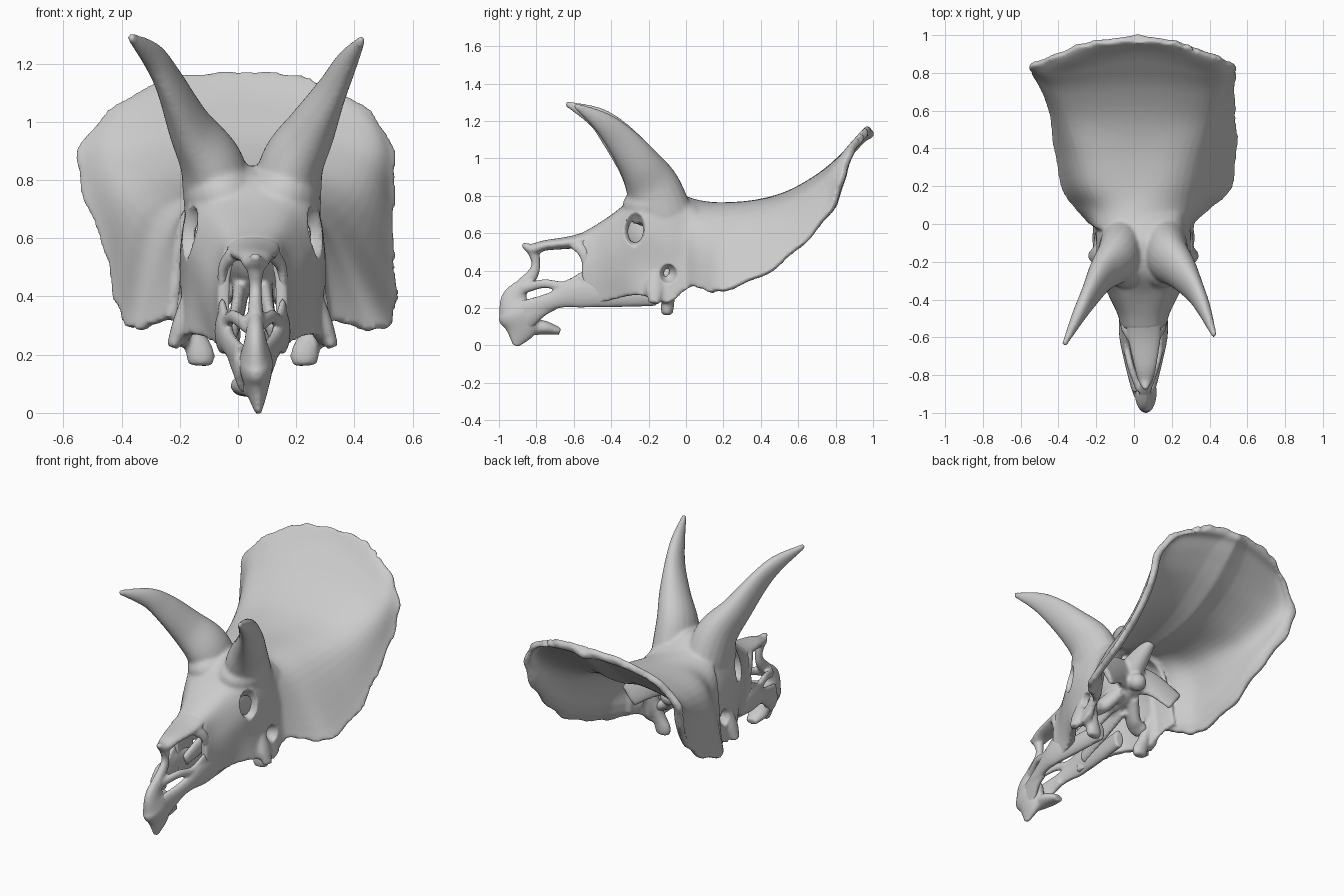
import bpy, bmesh, math
from mathutils import Vector, Matrix

if "Cube" in bpy.data.objects:
    bpy.data.objects.remove(bpy.data.objects["Cube"])

CX = 0.05  # the skull's midline leans slightly to +x


def spline(pts, k):
    """Catmull-Rom through points of any dimension."""
    p = [Vector(q) for q in pts]
    p = [p[0] * 2 - p[1]] + p + [p[-1] * 2 - p[-2]]
    out = []
    for a, b, c, d in zip(p, p[1:], p[2:], p[3:]):
        for s in range(k):
            t = s / k
            out.append(0.5 * (b * 2 + (c - a) * t + (a * 2 - b * 5 + c * 4 - d) * t * t
                              + (b * 3 - a - c * 3 + d) * t ** 3))
    return out + [p[-2]]


def tube(bm, pts, k=5, n=16):
    """Elliptical tube: each point is x, y, z, half width, half depth."""
    path = spline(pts, k)
    pos = [Vector(p[:3]) for p in path]
    d = (pos[-1] - pos[0]).normalized()
    ref = Vector((0, 1, 0)) if abs(d.x) > 0.8 else Vector((1, 0, 0))
    rings = []
    for i, p in enumerate(path):
        t = (pos[min(i + 1, len(pos) - 1)] - pos[max(i - 1, 0)]).normalized()
        side = (ref - t * ref.dot(t)).normalized()
        up = t.cross(side)
        rings.append([bm.verts.new(pos[i] + side * max(p[3], .004) * math.cos(a) + up * max(p[4], .004) * math.sin(a))
                      for a in (2 * math.pi * j / n for j in range(n))])
    for r, q in zip(rings, rings[1:]):
        for j in range(n):
            bm.faces.new((r[j], r[(j + 1) % n], q[(j + 1) % n], q[j]))
    bm.faces.new(rings[0][::-1])
    bm.faces.new(rings[-1])


def pair(bm, pts):
    """Left and right copies of a tube given by offsets from the midline."""
    for s in (1, -1):
        tube(bm, [(CX + s * p[0],) + tuple(p[1:]) for p in pts])


def blob(bm, c, r):
    bmesh.ops.create_uvsphere(bm, u_segments=24, v_segments=14, radius=1,
                              matrix=Matrix.Translation(c) @ Matrix.Diagonal((*r, 1)))


def shell(bm, grid, thick):
    """Closed sheet; thick(i, j) is the inward depth at each grid point."""
    R, C = len(grid), len(grid[0])
    top = [[bm.verts.new(p) for p in row] for row in grid]
    low = []
    for i in range(R):
        row = []
        for j in range(C):
            di = grid[min(i + 1, R - 1)][j] - grid[max(i - 1, 0)][j]
            dj = grid[i][min(j + 1, C - 1)] - grid[i][max(j - 1, 0)]
            row.append(bm.verts.new(grid[i][j] - dj.cross(di).normalized() * thick(i, j)))
        low.append(row)
    for i in range(R - 1):
        for j in range(C - 1):
            for g in (top, low):
                bm.faces.new((g[i][j], g[i][j + 1], g[i + 1][j + 1], g[i + 1][j]))
    loop = ([(0, j) for j in range(C)] + [(i, C - 1) for i in range(1, R)]
            + [(R - 1, j) for j in range(C - 2, -1, -1)] + [(i, 0) for i in range(R - 2, 0, -1)])
    for (a, b), (c, d) in zip(loop, loop[1:] + loop[:1]):
        bm.faces.new((top[a][b], top[c][d], low[c][d], low[a][b]))


def loft(rows, kr, kc):
    """Smooth grid from rows of control points."""
    dense = [spline(r, kc) for r in rows]
    cols = [spline(c, kr) for c in zip(*dense)]
    return [list(r) for r in zip(*cols)]


def finish(name, bm, voxel=0.01, cutter=None, soften=4):
    bmesh.ops.recalc_face_normals(bm, faces=bm.faces)
    for f in bm.faces:
        f.smooth = True
    me = bpy.data.meshes.new(name)
    bm.to_mesh(me)
    bm.free()
    ob = bpy.data.objects.new(name, me)
    bpy.context.collection.objects.link(ob)
    if voxel:
        m = ob.modifiers.new("fuse", 'REMESH')
        m.mode, m.voxel_size, m.use_smooth_shade = 'VOXEL', voxel, True
        if cutter:
            b = ob.modifiers.new("openings", 'BOOLEAN')
            b.operation, b.object, b.solver = 'DIFFERENCE', cutter, 'EXACT'
        s = ob.modifiers.new("soften", 'SMOOTH')
        s.factor, s.iterations = 0.5, soften
    return ob


# Frill: centre (y, z), shoulder (x, y, z), edge (right x, left x, y, z), front to back
frill_rows = [
    (-.05, .81, .24, -.03, .70, .31, -.24, .00, .33),
    (.08, .775, .27, .08, .67, .43, -.33, .10, .295),
    (.20, .765, .29, .20, .69, .52, -.385, .19, .30),
    (.38, .78, .33, .38, .72, .55, -.43, .42, .39),
    (.55, .83, .38, .55, .77, .54, -.46, .62, .55),
    (.72, .93, .42, .70, .87, .54, -.53, .77, .73),
    (.84, 1.035, .42, .79, .97, .54, -.555, .825, .90),
    (.91, 1.105, .36, .86, 1.06, .45, -.44, .87, 1.045),
    (.965, 1.175, .2, .955, 1.165, .31, -.31, .93, 1.125)]
grid = loft([[(l, ey, ez), (-.93 * sx + (.04 if i < 2 else 0), sy, sz), (.02, cy, cz), (sx, sy, sz), (r, ey, ez)]
             for i, (cy, cz, sx, sy, sz, r, l, ey, ez) in enumerate(frill_rows)], 5, 7)
R, C = len(grid), len(grid[0])
# Scalloped rim
for i in range(4, R):
    for j, k in ((0, 1), (C - 1, C - 2)):
        grid[i][j] = grid[i][j] + (grid[i][j] - grid[i][k]).normalized() * .008 * math.sin(i * 1.3)
for j in range(1, C - 1):
    grid[-1][j] = grid[-1][j] + Vector((0, .005, .004)) * math.sin(j * 1.2)


def frill_depth(i, j):
    edge = min(j, C - 1 - j, R - 1 - i)
    mid = abs(j - C // 2)
    return .024 + .022 * math.exp(-((edge - 1.5) / 1.5) ** 2) + .022 * math.exp(-(mid / 1.2) ** 2)


# Hidden cutters for the eye sockets and cheek openings
bm = bmesh.new()
for s in (1, -1):
    blob(bm, (CX + s * .25, -.28, .625), (.10, .06, .095))
    blob(bm, (CX + s * .28, -.095, .385), (.08, .05, .055))
cutter = finish("opening_cutter", bm, None)
cutter.hide_render = True
cutter.hide_viewport = True

# Face: y, then half profile (half width, z) from roof to cheek edge, front to back
face_rows = [
    (-.56, (0, .60), (.08, .575), (.11, .48), (.118, .36), (.10, .21)),
    (-.48, (0, .645), (.095, .615), (.13, .5), (.135, .38), (.115, .22)),
    (-.37, (0, .72), (.13, .69), (.185, .55), (.18, .40), (.15, .25)),
    (-.25, (0, .82), (.18, .77), (.235, .62), (.225, .42), (.23, .27)),
    (-.10, (0, .85), (.18, .80), (.245, .60), (.25, .40), (.27, .23)),
    (.00, (0, .80), (.17, .75), (.235, .60), (.255, .45), (.27, .30)),
    (.09, (0, .765), (.18, .70), (.25, .58), (.28, .45), (.30, .34))]
rows = [[(CX - x, y, z) for x, z in prof[::-1]] + [(CX + x, y, z) for x, z in prof[1:]]
        for y, *prof in face_rows]
bm = bmesh.new()
shell(bm, grid, frill_depth)
shell(bm, loft(rows, 5, 4), lambda i, j: .04 if i < 24 else .022)
# Swollen brows and horns, fused with the roof
for s in (1, -1):
    blob(bm, (CX + s * .10, -.17, .745), (.135, .17, .115))
tube(bm, [(.16, -.13, .70, .125, .165), (.185, -.18, .85, .11, .145), (.25, -.25, .97, .085, .113),
          (.32, -.35, 1.1, .052, .085), (.37, -.45, 1.195, .037, .057), (.427, -.595, 1.285, .013, .015)], 6, 20)
tube(bm, [(-.06, -.13, .70, .125, .165), (-.09, -.18, .85, .11, .145), (-.165, -.26, .98, .075, .113),
          (-.235, -.38, 1.13, .048, .085), (-.29, -.48, 1.22, .037, .057), (-.37, -.64, 1.293, .013, .015)], 6, 20)
# Cheek spurs and jaw-joint feet
pair(bm, [(.225, -.16, .42, .012, .02), (.245, -.165, .31, .03, .05), (.275, -.17, .225, .022, .03)])
pair(bm, [(.22, -.06, .42, .02, .03), (.2, -.09, .28, .035, .035), (.18, -.1, .2, .05, .035),
          (.18, -.1, .162, .04, .028)])
finish("frill_face_and_horns", bm, .01, cutter, 7)

# Braincase, rear condyle, side wings and palate inside the skull
bm = bmesh.new()
blob(bm, (CX, -.12, .58), (.12, .2, .17))
blob(bm, (CX, .09, .52), (.055, .055, .055))
tube(bm, [(CX, .0, .6, .07, .1), (CX, .1, .67, .06, .07), (CX, .22, .74, .03, .03)])
pair(bm, [(.02, .02, .58, .05, .1), (.14, .07, .56, .03, .09), (.27, .12, .47, .02, .08)])
pair(bm, [(.05, -.02, .48, .04, .05), (.13, -.1, .38, .04, .06), (.2, -.1, .33, .03, .05)])
pair(bm, [(.04, -.1, .44, .03, .06), (.05, -.3, .36, .025, .06), (.07, -.5, .28, .02, .04)])
finish("braincase", bm, .012)

# Snout: nose roof with small horn, front strut, jaw rails, side struts
bm = bmesh.new()
tube(bm, [(.05, -.46, .585, .095, .05), (.055, -.6, .553, .088, .035), (.06, -.75, .535, .06, .028),
          (.06, -.82, .515, .042, .03), (.06, -.875, .54, .012, .012)])
tube(bm, [(.06, -.82, .52, .035, .035), (.06, -.803, .44, .022, .024), (.06, -.82, .38, .024, .032),
          (.06, -.88, .31, .03, .042), (.06, -.92, .24, .035, .05)])
pair(bm, [(.07, -.16, .27, .03, .06), (.09, -.4, .265, .03, .062), (.10, -.57, .28, .03, .08),
          (.08, -.71, .24, .025, .048), (.04, -.87, .18, .025, .06)])
pair(bm, [(.02, -.88, .30, .02, .028), (.065, -.76, .33, .018, .024), (.09, -.65, .315, .018, .03),
          (.105, -.54, .34, .016, .06)])
# Rounded top rear corner of the nostril
pair(bm, [(.105, -.53, .42, .015, .02), (.10, -.55, .50, .018, .03), (.07, -.60, .545, .02, .03)])
# Flanges carrying the jaw rails down into the beak
pair(bm, [(.07, -.70, .215, .02, .025), (.058, -.79, .19, .024, .05), (.025, -.89, .12, .03, .07)])
finish("snout", bm, .008)

# Beak and the loose plate behind it
bm = bmesh.new()
tube(bm, [(.06, -.865, .34, .022, .028), (.06, -.915, .25, .038, .074), (.062, -.893, .17, .058, .112),
          (.065, -.885, .09, .042, .092), (.07, -.91, -.002, .010, .018)], 6, 20)
tube(bm, [(.05, -.87, .10, .03, .05), (.03, -.76, .095, .055, .038), (.02, -.675, .075, .035, .02)])
finish("beak", bm, .008)
